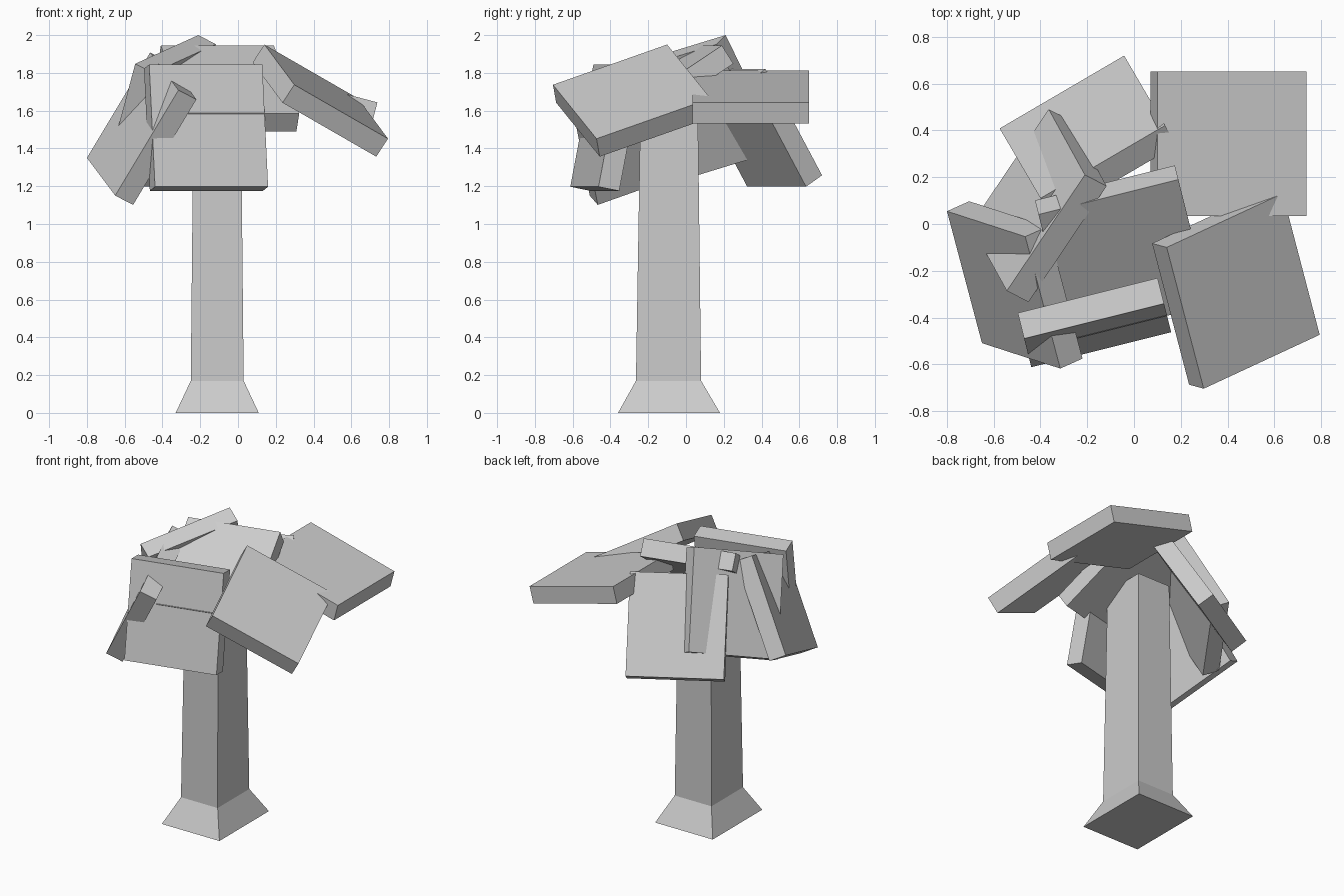
import bpy, bmesh
from mathutils import Vector, Matrix

if "Cube" in bpy.data.objects:
    bpy.data.objects.remove(bpy.data.objects["Cube"])

THICK, WIDE, LONG = 0.115, 0.617, 0.66


def finish(name, bm):
    bmesh.ops.recalc_face_normals(bm, faces=bm.faces)
    mesh = bpy.data.meshes.new(name)
    bm.to_mesh(mesh)
    bm.free()
    ob = bpy.data.objects.new(name, mesh)
    bpy.context.collection.objects.link(ob)
    return ob


def leaf_slab(name, corner, across, down):
    """Box whose upper face starts at corner and runs along two edge directions."""
    u = Vector(across).normalized()
    v = Vector(down)
    v = (v - u * v.dot(u)).normalized()
    n = u.cross(v)
    if n.z < 0:
        n = -n
    centre = Vector(corner) + u * WIDE / 2 + v * LONG / 2 - n * THICK / 2
    basis = Matrix((u * WIDE, v * LONG, n * THICK)).transposed().to_4x4()
    bm = bmesh.new()
    bmesh.ops.create_cube(bm, size=1, matrix=Matrix.Translation(centre) @ basis)
    return finish(name, bm)


# Trunk: square section, flared foot, slight taper (x0, x1, y0, y1, z)
rings = [(-0.33, 0.11, -0.36, 0.18, 0.0),
         (-0.25, 0.03, -0.265, 0.08, 0.17),
         (-0.235, 0.015, -0.24, 0.062, 1.68)]
bm = bmesh.new()
loops = [[bm.verts.new(p) for p in ((a, c, z), (b, c, z), (b, d, z), (a, d, z))]
         for a, b, c, d, z in rings]
for lo, hi in zip(loops, loops[1:]):
    for i in range(4):
        j = (i + 1) % 4
        bm.faces.new((lo[i], lo[j], hi[j], hi[i]))
bm.faces.new(loops[0][::-1])
bm.faces.new(loops[-1])
finish("trunk", bm)

# Canopy: seven equal slabs (upper corner, edge across, edge down)
slabs = {
    "front_leaf": ((-0.47, -0.49, 1.845), (0.60, 0.15, 0), (0.035, -0.12, -0.64)),
    "back_right_leaf": ((0.10, 0.035, 1.812), (0, 1, 0), (0.645, 0, -0.17)),
    "right_leaf": ((0.14, -0.10, 1.95), (0.495, 0.23, -0.285), (0.16, -0.61, -0.215)),
    "back_leaf": ((-0.40, 0.11, 1.82), (0.53, 0.31, 0), (-0.17, 0.30, -0.56)),
    "left_leaf": ((-0.465, -0.054, 1.908), (0.15, -0.565, -0.20), (-0.335, 0.109, -0.558)),
    "top_leaf": ((0.19, 0.19, 1.945), (-0.60, -0.15, 0), (0.12, -0.54, -0.36)),
    "back_left_leaf": ((-0.21, 0.21, 2.0), (-0.33, -0.49, -0.15), (-0.16, 0.29, -0.595)),
}
for name, spec in slabs.items():
    leaf_slab(name, *spec)
